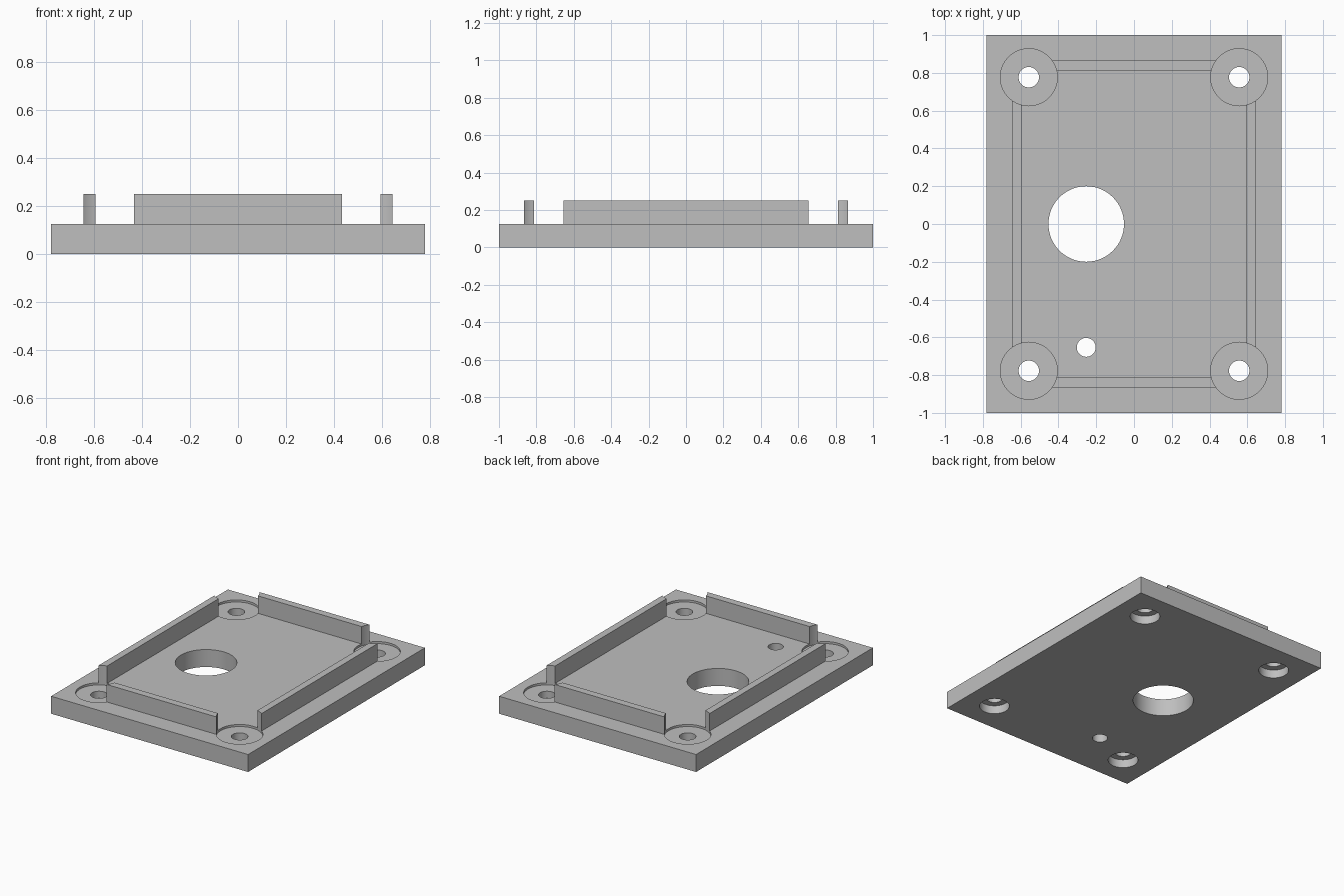
import bpy
import math

if "Cube" in bpy.data.objects:
    bpy.data.objects.remove(bpy.data.objects["Cube"], do_unlink=True)

BASE_TOP, WALL_TOP, RECESS_FLOOR = 0.125, 0.25, 0.11
HOLE_X, HOLE_Y = 0.557, 0.777

grey = bpy.data.materials.new("plain grey")
grey.use_nodes = True
grey.diffuse_color = (0.52, 0.52, 0.52, 1)
grey.node_tree.nodes["Principled BSDF"].inputs["Base Color"].default_value = grey.diffuse_color


def box(name, x, y, z):
    """Box from three (low, high) ranges."""
    ranges = (x, y, z)
    bpy.ops.mesh.primitive_cube_add(size=1, location=[(a + b) / 2 for a, b in ranges])
    obj = bpy.context.object
    obj.name = name
    obj.scale = [b - a for a, b in ranges]
    bpy.ops.object.transform_apply(location=True, rotation=False, scale=True)
    obj.data.materials.append(grey)
    return obj


def cutter(x, y, radius, low, high):
    bpy.ops.mesh.primitive_cylinder_add(vertices=64, radius=radius, depth=high - low,
                                        location=(x, y, (low + high) / 2))
    obj = bpy.context.object
    obj.name = "hole_cutter"
    obj.hide_render = True
    obj.data.materials.append(grey)
    return obj


def cut(obj, cutters):
    bpy.ops.object.select_all(action="DESELECT")
    obj.select_set(True)
    bpy.context.view_layer.objects.active = obj
    for tool in cutters:
        mod = obj.modifiers.new("cut", "BOOLEAN")
        mod.operation = "DIFFERENCE"
        mod.solver = "EXACT"
        mod.object = tool
        bpy.ops.object.modifier_apply(modifier=mod.name)
    bpy.ops.object.shade_smooth_by_angle(angle=math.radians(30))


# Plate and the four raised retaining walls
plate = box("base_plate", (-0.78, 0.78), (-1, 1), (0, BASE_TOP))
walls = []
wall_z = (BASE_TOP - 0.005, WALL_TOP)
for side, x_name, y_name in ((1, "left", "back"), (-1, "right", "front")):
    across = sorted((side * 0.595, side * 0.645))
    walls.append(box(x_name + "_wall", across, (-0.7, 0.7), wall_z))
    across = sorted((side * 0.812, side * 0.865))
    walls.append(box(y_name + "_wall", (-0.5, 0.5), across, wall_z))

# Corner screw holes: shallow round recess, through hole, counterbore below
recesses, holes = [], []
for x in (-HOLE_X, HOLE_X):
    for y in (-HOLE_Y, HOLE_Y):
        recesses.append(cutter(x, y, 0.151, RECESS_FLOOR, 0.3))
        holes.append(cutter(x, y, 0.054, -0.1, 0.2))
        holes.append(cutter(x, y, 0.099, -0.1, 0.06))

# Large opening and small hole
holes.append(cutter(-0.253, 0, 0.2, -0.1, 0.2))
holes.append(cutter(-0.253, -0.653, 0.05, -0.1, 0.2))

cut(plate, recesses + holes)
for wall in walls:
    cut(wall, recesses)

for tool in recesses + holes:
    bpy.data.objects.remove(tool, do_unlink=True)
